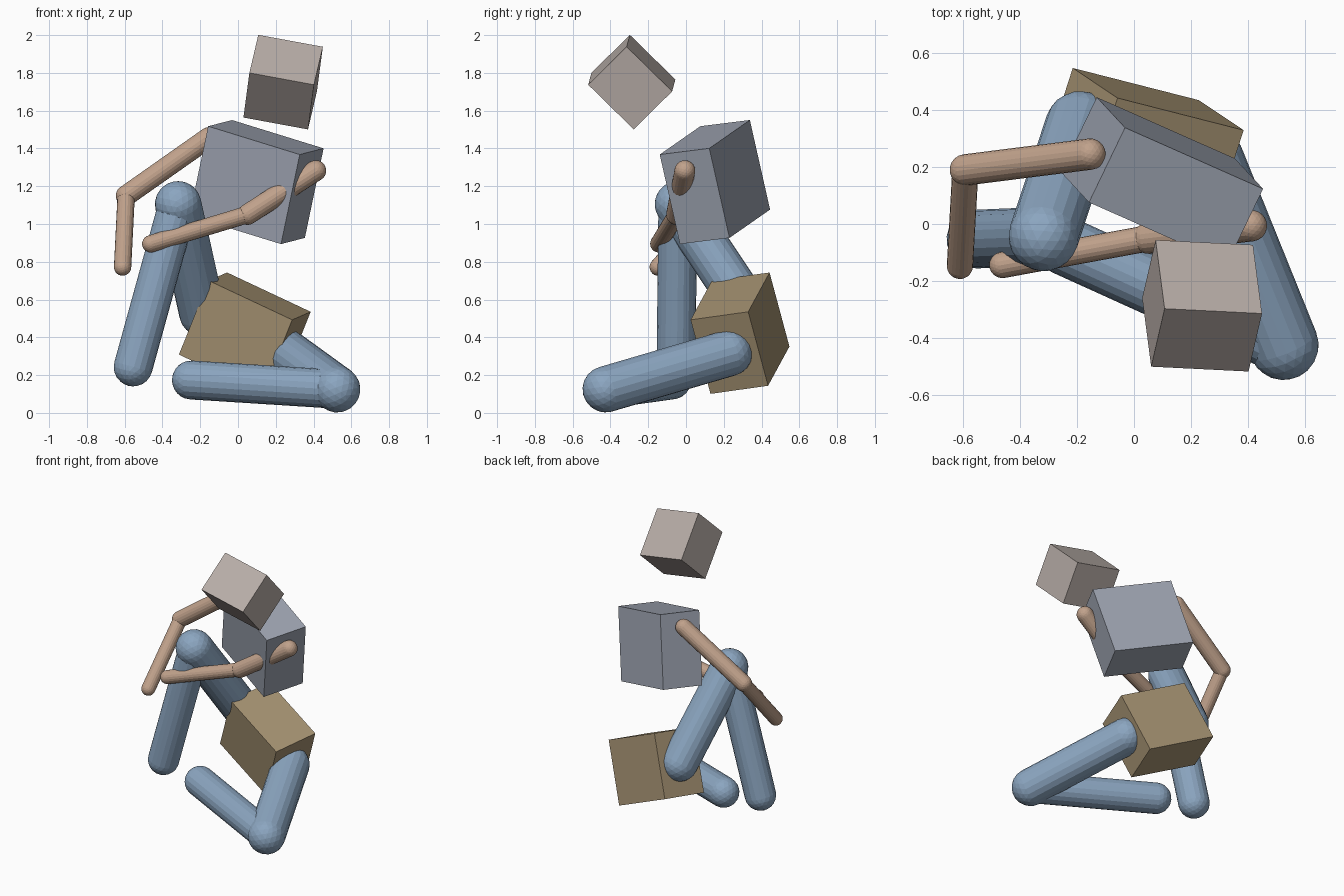
import bpy, bmesh
from mathutils import Vector, Matrix

if "Cube" in bpy.data.objects:
    bpy.data.objects.remove(bpy.data.objects["Cube"])


def material(name, rgb):
    m = bpy.data.materials.new(name)
    m.diffuse_color = (*rgb, 1)
    m.use_nodes = True
    m.node_tree.nodes["Principled BSDF"].inputs["Base Color"].default_value = m.diffuse_color
    return m


HEAD = material("head_grey", (0.48, 0.42, 0.39))
CHEST = material("chest_grey", (0.34, 0.37, 0.44))
HIPS = material("hips_tan", (0.38, 0.29, 0.17))
LEGS = material("leg_blue", (0.26, 0.38, 0.53))
ARMS = material("arm_tan", (0.53, 0.36, 0.26))


def finish(name, bm, mat):
    mesh = bpy.data.meshes.new(name)
    bm.to_mesh(mesh)
    bm.free()
    mesh.materials.append(mat)
    ob = bpy.data.objects.new(name, mesh)
    bpy.context.collection.objects.link(ob)
    return ob


def box(name, centre, side, up, size, mat):
    """Turned block; returns its centre, side axis and up axis."""
    c, x = Vector(centre), Vector(side).normalized()
    y = Vector(up).cross(x).normalized()
    z = x.cross(y)
    turn = Matrix((x, y, z)).transposed().to_4x4()
    bm = bmesh.new()
    bmesh.ops.create_cube(bm, size=1, matrix=Matrix.Translation(c) @ turn @ Matrix.Diagonal((*size, 1)))
    finish(name, bm, mat)
    return c, x, z


def limb(name, a, b, r, mat):
    """Cylinder between two joints with a ball at each end."""
    a, b = Vector(a), Vector(b)
    d = b - a
    turn = d.to_track_quat('Z', 'Y').to_matrix().to_4x4()
    bm = bmesh.new()
    bmesh.ops.create_cone(bm, cap_ends=True, segments=20, radius1=r, radius2=r, depth=d.length,
                          matrix=Matrix.Translation((a + b) / 2) @ turn)
    for p in (a, b):
        bmesh.ops.create_icosphere(bm, subdivisions=3, radius=r, matrix=Matrix.Translation(p) @ turn)
    finish(name, bm, mat)


# Body blocks
box("head", (0.239, -0.287, 1.751), (0.342, -0.017, -0.063), (0.052, 0.203, 0.20),
    (0.348, 0.339, 0.29), HEAD)
chest, chest_x, chest_z = box("chest", (0.098, 0.153, 1.222), (0.485, -0.215, -0.15),
                              (0.095, -0.105, 0.475), (0.551, 0.293, 0.496), CHEST)
hips, hips_x, hips_z = box("hips", (0.036, 0.286, 0.422), (0.443, -0.113, -0.208),
                           (0.156, -0.105, 0.392), (0.502, 0.323, 0.435), HIPS)

# Limbs: side sign, elbow, hand, knee, ankle
poses = {
    "left": (1, (0.05, -0.05, 1.05), (-0.462, -0.144, 0.895),
             (0.525, -0.425, 0.125), (-0.247, -0.075, 0.174)),
    "right": (-1, (-0.592, 0.19, 1.15), (-0.611, -0.147, 0.772),
              (-0.317, -0.043, 1.105), (-0.555, -0.053, 0.243)),
}
for side, (s, elbow, hand, knee, ankle) in poses.items():
    shoulder = chest + chest_z * 0.155 + chest_x * 0.322 * s
    hip = hips + hips_x * 0.255 * s
    limb(side + "_upper_arm", shoulder, elbow, 0.055, ARMS)
    limb(side + "_forearm", elbow, hand, 0.046, ARMS)
    limb(side + "_thigh", hip, knee, 0.123, LEGS)
    limb(side + "_shin", knee, ankle, 0.103, LEGS)
